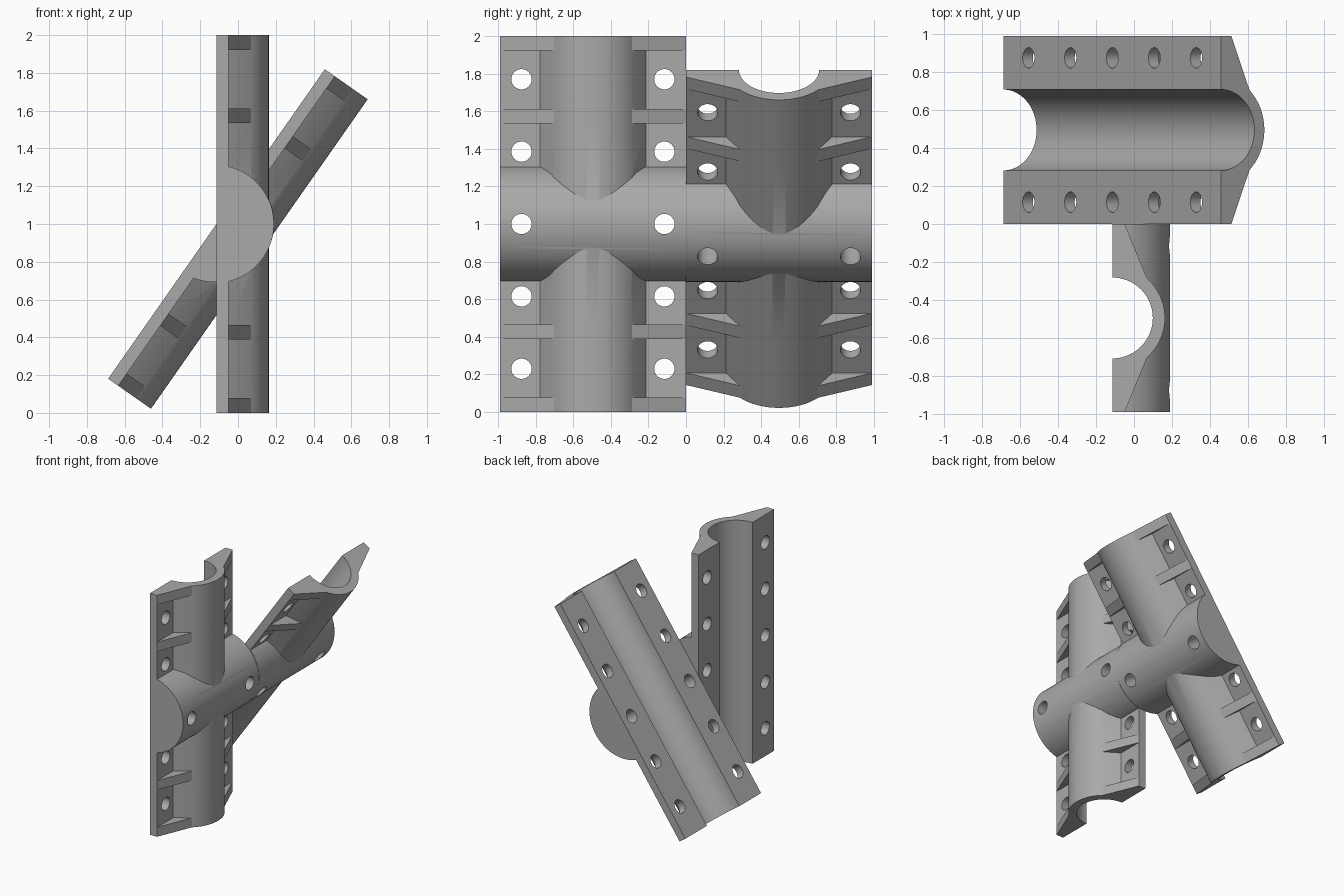
import bpy, bmesh, math
from mathutils import Matrix, Vector

if "Cube" in bpy.data.objects:
    bpy.data.objects.remove(bpy.data.objects["Cube"])

grey = bpy.data.materials.new("plain grey")
grey.use_nodes = True
grey.diffuse_color = (0.4, 0.4, 0.4, 1)
grey.node_tree.nodes["Principled BSDF"].inputs["Base Color"].default_value = (0.4, 0.4, 0.4, 1)

LENGTH, HALF = 2.0, 0.495      # clamp length and half width
PLATE, SHOULDER = 0.065, 0.183 # flange thickness, height where rib meets tube
BORE, TUBE, HUB = 0.213, 0.277, 0.313
PIVOT = Vector((-0.114, 0, 1))


def arc(radius, start, end, steps, cx=0.0):
    return [(cx + radius * math.cos(start + (end - start) * i / steps),
             radius * math.sin(start + (end - start) * i / steps)) for i in range(steps + 1)]


def prism(bm, points, to_3d, low, high):
    """Extrude a closed 2D profile between two positions along an axis."""
    a = [bm.verts.new(to_3d(u, v, low)) for u, v in points]
    b = [bm.verts.new(to_3d(u, v, high)) for u, v in points]
    n = len(points)
    bm.faces.new(a)
    bm.faces.new(b[::-1])
    for i in range(n):
        bm.faces.new((a[i], b[i], b[(i + 1) % n], a[(i + 1) % n]))


def make_object(name, bm):
    bmesh.ops.recalc_face_normals(bm, faces=bm.faces)
    mesh = bpy.data.meshes.new(name)
    bm.to_mesh(mesh)
    bm.free()
    mesh.materials.append(grey)
    obj = bpy.data.objects.new(name, mesh)
    bpy.context.collection.objects.link(obj)
    return obj


def boolean(obj, tool, operation):
    mod = obj.modifiers.new(operation.lower(), 'BOOLEAN')
    mod.solver = 'EXACT'
    mod.operation = operation
    mod.object = tool
    bpy.context.view_layer.objects.active = obj
    bpy.ops.object.modifier_apply(modifier=mod.name)
    bpy.data.objects.remove(tool)


def along_z(u, v, w):
    return (u, v, w)


def along_y(u, v, w):
    return (u, w, v)


def along_x(u, v, w):
    return (w, u, v)


def half_clamp(name, y, angle):
    # Flange plate with the half tube rising from it
    crown = arc(TUBE, -math.acos(SHOULDER / TUBE), math.acos(SHOULDER / TUBE), 40)
    bm = bmesh.new()
    prism(bm, [(0, -HALF), (PLATE, -HALF), (PLATE, -0.283)] + crown +
          [(PLATE, 0.283), (PLATE, HALF), (0, HALF)], along_z, -LENGTH / 2, LENGTH / 2)
    clamp = make_object(name, bm)

    # Sloping ribs at the ends and between the bolt holes
    bm = bmesh.new()
    for low, high in ((0.535, 0.612), (0.922, LENGTH / 2)):
        for a, b in ((low, high), (-high, -low)):
            prism(bm, [(0, -HALF), (PLATE, -HALF)] + crown + [(PLATE, HALF), (0, HALF)],
                  along_z, a, b)
    boolean(clamp, make_object("ribs", bm), 'UNION')

    # Round hub crossing the middle
    bm = bmesh.new()
    cx = -0.009
    reach = math.acos(-cx / HUB)
    prism(bm, arc(HUB, -reach, reach, 64, cx), along_y, -HALF, HALF)
    boolean(clamp, make_object("hub", bm), 'UNION')

    # Half-round channel and two rows of bolt holes
    bm = bmesh.new()
    prism(bm, arc(BORE, 0, 2 * math.pi, 80)[:-1], along_z, -1.2, 1.2)
    for side in (-0.38, 0.38):
        for i in range(-2, 3):
            circle = [(u + side, v + i * 0.385) for u, v in arc(0.054, 0, 2 * math.pi, 32)[:-1]]
            prism(bm, circle, along_x, -0.3, 0.5)
    boolean(clamp, make_object("cutters", bm), 'DIFFERENCE')

    clamp.data.transform(Matrix.Translation(PIVOT + Vector((0, y, 0))) @
                         Matrix.Rotation(angle, 4, 'Y'))
    bpy.ops.object.select_all(action='DESELECT')
    clamp.select_set(True)
    bpy.context.view_layer.objects.active = clamp
    bpy.ops.object.shade_smooth_by_angle(angle=math.radians(25))


half_clamp("upright_half_clamp", -HALF, 0)
half_clamp("tilted_half_clamp", HALF, math.radians(35))
